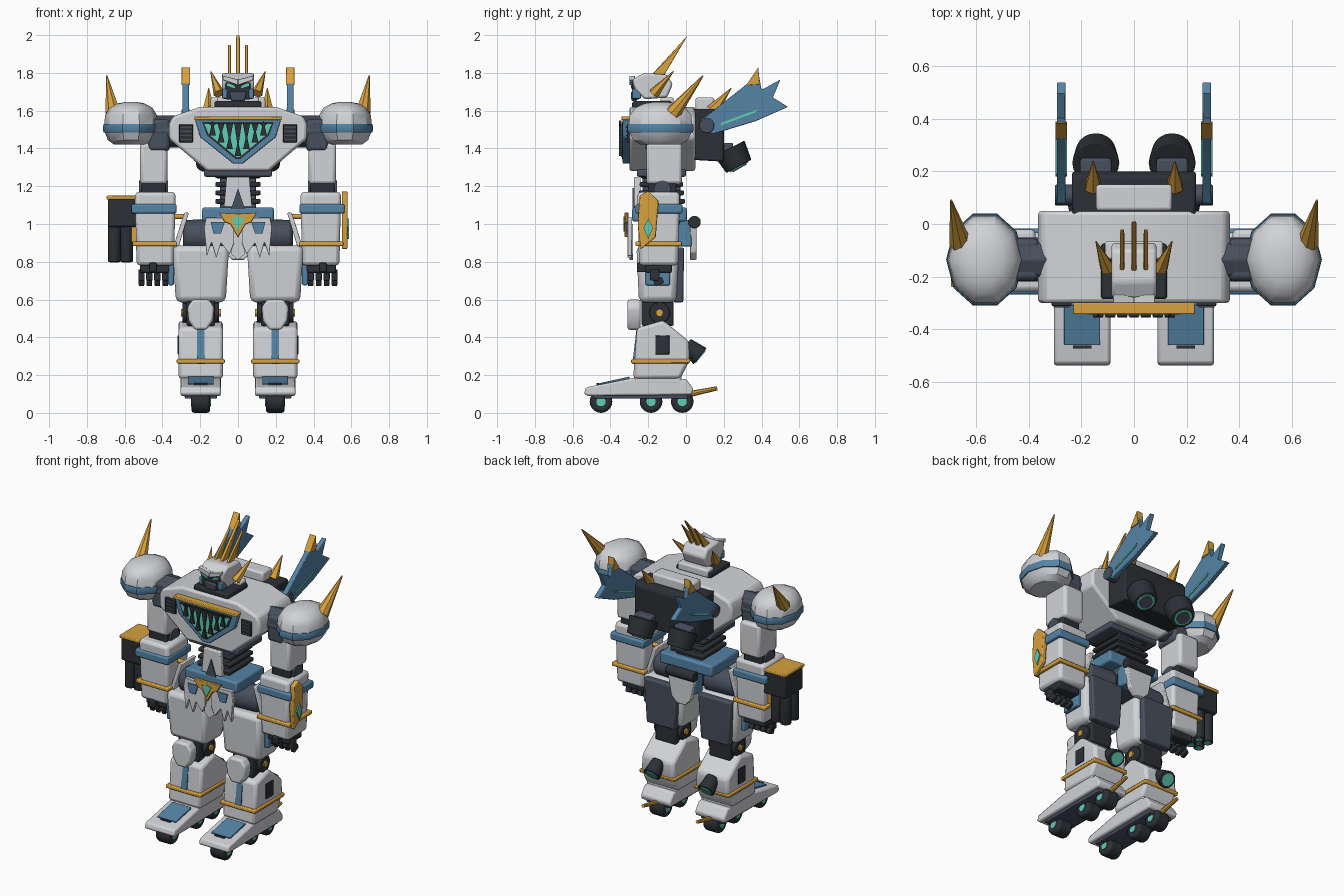
import bpy, bmesh, math
from mathutils import Vector, Matrix

cube = bpy.data.objects.get("Cube")
if cube:
    bpy.data.objects.remove(cube, do_unlink=True)


def material(name, *rgb):
    m = bpy.data.materials.new(name)
    m.use_nodes = True
    color = (*rgb, 1)
    m.diffuse_color = color
    m.node_tree.nodes["Principled BSDF"].inputs["Base Color"].default_value = color
    return m


white = material("armor white", .64, .65, .68)
blue = material("armor blue", .09, .23, .38)
gold = material("trim gold", .68, .36, .05)
black = material("machine black", .025, .029, .035)
slate = material("joint slate", .065, .08, .11)
teal = material("glow teal", .12, .62, .45)


def finish(name, bm, mat, pair, bevel):
    """Turn a bmesh into one object, or a mirrored left and right pair."""
    bmesh.ops.recalc_face_normals(bm, faces=bm.faces)
    for side in ("left", "right") if pair else ("",):
        if side == "right":
            bmesh.ops.scale(bm, vec=(-1, 1, 1), verts=bm.verts)
            bmesh.ops.reverse_faces(bm, faces=bm.faces)
        full = f"{side}_{name}" if side else name
        mesh = bpy.data.meshes.new(full)
        bm.to_mesh(mesh)
        mesh.materials.append(mat)
        ob = bpy.data.objects.new(full, mesh)
        bpy.context.collection.objects.link(ob)
        if bevel:
            mod = ob.modifiers.new("bevel", "BEVEL")
            mod.width, mod.segments, mod.limit_method = bevel, 2, "ANGLE"
    bm.free()


def box(name, center, size, mat, pair=False, bevel=.01, taper=1, tilt=0):
    """Box with a scaled lower end, tilted around the x axis."""
    bm = bmesh.new()
    bmesh.ops.create_cube(bm, size=1)
    for v in bm.verts:
        if v.co.z < 0:
            v.co.x *= taper
            v.co.y *= taper
        v.co = Vector(a * b for a, b in zip(v.co, size))
    bm.transform(Matrix.Translation(center) @ Matrix.Rotation(tilt, 4, "X"))
    finish(name, bm, mat, pair, bevel)


def prism(name, axis, points, start, end, mat, pair=False, bevel=0, mirror=False):
    """Extrude an outline along x or y; mirror completes a half outline."""
    if mirror:
        points = points + [(-a, b) for a, b in reversed(points) if a]
    bm = bmesh.new()
    put = (lambda a, b: (start, a, b)) if axis == "x" else (lambda a, b: (a, start, b))
    face = bm.faces.new([bm.verts.new(put(a, b)) for a, b in points])
    out = bmesh.ops.extrude_face_region(bm, geom=[face])
    step = (end - start, 0, 0) if axis == "x" else (0, end - start, 0)
    bmesh.ops.translate(bm, vec=step, verts=[v for v in out["geom"] if isinstance(v, bmesh.types.BMVert)])
    finish(name, bm, mat, pair, bevel)


def rod(name, base, tip, r_base, r_tip, mat, pair=False, sides=16, bevel=0):
    a, b = Vector(base), Vector(tip)
    bm = bmesh.new()
    place = Matrix.Translation((a + b) / 2) @ (b - a).to_track_quat("Z", "Y").to_matrix().to_4x4()
    bmesh.ops.create_cone(bm, cap_ends=True, segments=sides, radius1=r_base, radius2=r_tip,
                          depth=(b - a).length, matrix=place)
    finish(name, bm, mat, pair, bevel)


def lathe(name, center, radii, levels, mat, sides=10):
    """Stack of scaled oval rings, capped at both ends."""
    bm, rings = bmesh.new(), []
    for z, s in levels:
        turn = [math.tau * (i + .5) / sides for i in range(sides)]
        rings.append([bm.verts.new((center[0] + radii[0] * s * math.sin(t),
                                    center[1] + radii[1] * s * math.cos(t), z)) for t in turn])
    for low, high in zip(rings, rings[1:]):
        for i in range(sides):
            j = (i + 1) % sides
            bm.faces.new((low[i], low[j], high[j], high[i]))
    bm.faces.new(rings[0])
    bm.faces.new(rings[-1])
    finish(name, bm, mat, True, 0)


# Torso and chest panel
prism("torso", "y", [(.2, 1.62), (.345, 1.57), (.365, 1.53), (.365, 1.45), (.165, 1.28)], -.3, .05, white, bevel=.015, mirror=True)
prism("chest_panel", "y", [(.228, 1.555), (.2, 1.46), (.025, 1.32)], -.335, -.29, blue, bevel=.006, mirror=True)
prism("chest_cavity", "y", [(.19, 1.54), (.165, 1.47), (.015, 1.345)], -.34, -.33, black, mirror=True)
prism("chest_glow", "y", [(.178, 1.53), (.155, 1.475), (.01, 1.355)], -.344, -.338, teal, mirror=True)
box("chest_trim", (0, -.32, 1.56), (.46, .045, .02), gold, bevel=.004)
for i in range(-3, 4):
    x, low = i * .045, 1.36 + abs(i) * .036
    prism("upper_tooth", "y", [(x - .02, 1.535), (x + .02, 1.535), (x, low + .04)], -.352, -.342, black)
    prism("lower_tooth", "y", [(x - .018, low), (x + .018, low), (x, low + .08)], -.356, -.342, black)
box("chest_vent", (.275, -.302, 1.48), (.075, .02, .095), black, pair=True, bevel=.004)
for i in range(4):
    box("vent_slat", (.275, -.313, 1.447 + i * .022), (.06, .008, .007), slate, pair=True, bevel=0)

# Head
box("neck_collar", (0, -.18, 1.625), (.25, .21, .05), black)
box("collar_guard", (0, -.1, 1.645), (.22, .07, .05), white)
prism("helmet", "x", [(-.27, 1.71), (-.285, 1.765), (-.22, 1.8), (-.1, 1.79), (-.07, 1.74), (-.1, 1.67), (-.22, 1.66)], -.085, .085, white, bevel=.012)
box("face", (0, -.265, 1.705), (.13, .04, .09), black, bevel=.006)
box("jaw", (0, -.275, 1.675), (.09, .035, .05), slate, bevel=.008, taper=.8)
prism("eye", "y", [(.015, 1.718), (.06, 1.732), (.06, 1.748), (.02, 1.732)], -.292, -.28, teal, pair=True)
prism("brow", "y", [(0, 1.735), (.08, 1.762), (.08, 1.785), (0, 1.765)], -.3, -.27, white, pair=True, bevel=.003)
box("cheek", (.07, -.262, 1.69), (.025, .05, .05), blue, pair=True, bevel=.005)
prism("center_crest", "x", [(-.2, 1.77), (-.12, 1.78), (.01, 2)], -.01, .01, gold, bevel=.003)
prism("side_crest", "x", [(-.2, 1.77), (-.12, 1.78), (-.02, 1.95)], .037, .053, gold, pair=True, bevel=.003)
rod("temple_horn", (.1, -.17, 1.69), (.145, -.065, 1.81), .03, .002, gold, pair=True, sides=6)

# Backpack, thrusters and wings
prism("backpack", "x", [(.03, 1.34), (.03, 1.61), (.18, 1.61), (.2, 1.58), (.2, 1.33)], -.235, .235, black, bevel=.01)
box("backpack_cap", (0, .1, 1.635), (.29, .1, .07), white, bevel=.012)
box("backpack_arm", (.145, .2, 1.4), (.12, .1, .06), slate, pair=True)
rod("thruster", (.145, .23, 1.4), (.145, .28, 1.305), .09, .075, black, pair=True, sides=20, bevel=.005)
rod("thruster_ring", (.145, .279, 1.307), (.145, .283, 1.3), .055, .055, teal, pair=True, sides=20)
rod("thruster_core", (.145, .282, 1.302), (.145, .286, 1.295), .042, .042, slate, pair=True, sides=20)
rod("back_horn", (.155, .14, 1.6), (.155, .24, 1.72), .035, .002, gold, pair=True, sides=6)
rod("wing_hinge", (.22, .11, 1.52), (.3, .11, 1.52), .04, .04, slate, pair=True, bevel=.005)
prism("wing", "x", [(.08, 1.55), (.34, 1.755), (.38, 1.82), (.4, 1.71), (.5, 1.765), (.46, 1.67), (.54, 1.62),
                    (.37, 1.545), (.14, 1.475), (.08, 1.5)], .26, .293, blue, pair=True, bevel=.004)
prism("wing_tip", "x", [(.32, 1.735), (.34, 1.765), (.383, 1.83), (.39, 1.74)], .254, .299, gold, pair=True, bevel=.002)
prism("wing_light", "x", [(.18, 1.52), (.37, 1.592), (.38, 1.607), (.19, 1.537)], .255, .298, teal, pair=True)

# Shoulders
rod("shoulder_joint", (.3, -.135, 1.49), (.45, -.135, 1.49), .085, .085, slate, pair=True, sides=8, bevel=.008)
box("shoulder_block", (.42, -.135, 1.47), (.12, .16, .17), slate, pair=True, bevel=.02)
pad, reach = (.566, -.135), (.145, .18)
lathe("shoulder_bowl", pad, reach, [(1.42, .62), (1.445, .85), (1.49, .97)], white)
lathe("shoulder_band", pad, reach, [(1.485, 1), (1.495, 1.02), (1.52, 1.02), (1.53, 1)], blue)
lathe("shoulder_dome", pad, reach, [(1.525, .98), (1.575, .95), (1.615, .78), (1.638, .5), (1.646, .2)], white)
rod("shoulder_horn", (.66, -.07, 1.585), (.695, .09, 1.785), .042, .004, gold, pair=True, sides=8)

# Arms
box("upper_arm", (.447, -.115, 1.32), (.145, .19, .22), white, pair=True, bevel=.018)
box("elbow", (.447, -.125, 1.18), (.13, .15, .1), black, pair=True)
rod("elbow_pivot", (.37, -.125, 1.185), (.525, -.125, 1.185), .045, .045, slate, pair=True)
box("forearm", (.438, -.145, .975), (.215, .225, .39), white, pair=True, bevel=.02, taper=.92)
box("forearm_band", (.445, -.143, 1.08), (.24, .25, .05), blue, pair=True)
box("forearm_trim", (.44, -.145, .895), (.235, .245, .024), gold, pair=True, bevel=.006)
box("palm", (.44, -.145, .775), (.16, .14, .07), black, pair=True)
box("hand_guard", (.355, -.15, .735), (.03, .13, .12), blue, pair=True, bevel=.008)
for i in range(4):
    x = .385 + i * .042
    box("finger", (x, -.165, .73), (.034, .05, .06), black, pair=True, bevel=.006)
    box("fingertip", (x, -.145, .695), (.03, .05, .035), black, pair=True, bevel=.006, tilt=.4)
box("thumb", (.45, -.235, .77), (.04, .05, .05), black, pair=True, bevel=.006)

# Left arm shield
prism("left_arm_shield", "x", [(-.245, 1.15), (-.2, 1.175), (-.145, 1.12), (-.16, .93), (-.24, .865), (-.255, 1)], .55, .58, gold, bevel=.006)
prism("left_shield_gem", "x", [(-.2, 1.03), (-.175, .98), (-.2, .92), (-.225, .98)], .575, .588, teal)

# Right arm launcher
box("launcher_body", (-.6, -.14, 1.06), (.175, .19, .15), black)
box("launcher_rim", (-.6, -.14, 1.14), (.19, .2, .02), gold, bevel=.005)
box("launcher_mount", (-.55, -.14, .97), (.05, .12, .14), gold)
for x, y in ((-.655, -.18), (-.655, -.1), (-.59, -.18), (-.59, -.1)):
    rod("launcher_barrel", (x, y, 1.02), (x, y, .8), .034, .034, black, sides=12, bevel=.004)
    rod("launcher_muzzle", (x, y, .802), (x, y, .797), .022, .022, teal, sides=12)

# Waist
box("waist_core", (0, -.13, 1.17), (.19, .2, .28), slate)
for i in range(4):
    box("waist_rib", (0, -.13, 1.12 + i * .045), (.24, .25 - i * .01, .026), black, bevel=.008)
box("chest_base", (0, -.13, 1.27), (.36, .26, .04), slate)
prism("abdomen_plate", "y", [(.06, 1.25), (.075, 1.09)], -.275, -.24, white, bevel=.006, mirror=True)
prism("abdomen_spike", "y", [(0, 1.19), (.04, 1.07)], -.283, -.27, slate, mirror=True)

# Hips and skirts
box("belt", (0, -.14, 1.05), (.38, .29, .075), blue, bevel=.012)
box("pelvis", (0, -.14, .96), (.2, .23, .14), slate, taper=.7)
rod("hip_joint", (.08, -.14, .94), (.29, -.14, .94), .09, .08, slate, pair=True, bevel=.02)
prism("front_skirt", "y", [(.02, 1.03), (.17, 1.035), (.18, .98), (.165, .83), (.14, .9), (.115, .82), (.09, .9), (.045, .84), (.02, .9)],
      -.31, -.285, white, pair=True, bevel=.003)
prism("center_skirt", "y", [(.035, 1), (.035, .84), (0, .81)], -.3, -.28, white, mirror=True)
prism("skirt_window", "y", [(.07, 1.01), (.145, 1.01), (.13, .95), (.09, .95)], -.318, -.305, blue, pair=True)
prism("belt_emblem", "y", [(0, 1.055), (.1, 1.06), (.07, 1.01), (.04, 1), (0, .93)], -.325, -.305, gold, bevel=.003, mirror=True)
prism("emblem_gem", "y", [(0, 1.04), (.035, 1.03), (0, .96)], -.332, -.32, teal, mirror=True)
prism("side_skirt", "y", [(.26, 1.06), (.285, 1.06), (.345, .87), (.32, .86)], -.22, -.06, white, pair=True, bevel=.005)
rod("skirt_pin", (.27, -.14, 1.04), (.335, -.14, 1.04), .014, .014, gold, pair=True)
prism("rear_skirt", "y", [(.1, 1.01), (.07, .85), (.03, .81)], .02, .055, white, bevel=.005, mirror=True)
rod("rear_canister", (-.1, .045, 1.01), (.1, .045, 1.01), .033, .033, black, bevel=.005)
box("rear_hip_block", (0, -.01, .95), (.18, .08, .14), blue)

# Legs
leg = .197
box("thigh", (leg, -.15, .735), (.3, .225, .3), white, pair=True, bevel=.03, taper=.88)
box("thigh_back", (leg, -.04, .73), (.24, .06, .29), slate, pair=True, taper=.85)
box("knee_block", (leg, -.15, .535), (.15, .17, .15), black, pair=True)
rod("knee_pivot", (.1, -.14, .53), (.295, -.14, .53), .055, .055, black, pair=True, bevel=.006)
rod("knee_bolt", (.09, -.14, .53), (.303, -.14, .53), .02, .02, gold, pair=True)
prism("knee_pad", "y", [(.155, .6), (.24, .6), (.268, .56), (.262, .49), (.23, .44), (.165, .44), (.132, .49), (.126, .56)],
      -.31, -.24, white, pair=True, bevel=.012)
prism("shin", "x", [(-.26, .45), (-.12, .49), (.015, .38), (.02, .28), (-.03, .18), (-.28, .18)], .08, .315, white, pair=True, bevel=.018)
prism("shin_stripe", "x", [(-.262, .445), (-.284, .26), (-.25, .26), (-.22, .445)], .177, .217, blue, pair=True)
prism("shin_trim", "x", [(-.29, .262), (-.29, .285), (.025, .285), (.02, .262)], .07, .325, gold, pair=True, bevel=.006)
box("shin_vent", (.313, -.125, .36), (.014, .075, .1), black, pair=True, bevel=.003)
rod("calf_thruster", (leg, 0, .36), (leg, .075, .3), .04, .055, black, pair=True, bevel=.004)
rod("calf_glow", (leg, .073, .302), (leg, .079, .297), .04, .04, teal, pair=True)

# Feet and wheels
box("ankle", (leg, -.15, .185), (.215, .25, .07), white, pair=True)
prism("foot", "x", [(-.54, .1), (-.53, .135), (-.28, .185), (0, .18), (.04, .125), (.03, .095), (-.52, .09)], leg - .107, leg + .107, white, pair=True, bevel=.01)
prism("toe_plate", "x", [(-.46, .149), (-.46, .157), (-.3, .192), (-.3, .18)], leg - .068, leg + .068, blue, pair=True, bevel=.002)
box("toe_slot", (leg, -.467, .152), (.07, .012, .01), black, pair=True, bevel=0)
box("sole", (leg, -.24, .088), (.17, .5, .025), slate, pair=True, bevel=.005)
rod("heel_spur", (leg, .02, .1), (leg, .165, .13), .016, .011, gold, pair=True, sides=8)
for y in (-.45, -.185, -.02):
    rod("wheel", (leg - .05, y, .06), (leg + .05, y, .06), .06, .06, black, pair=True, sides=20, bevel=.015)
    rod("wheel_hub", (leg - .053, y, .06), (leg + .053, y, .06), .025, .025, teal, pair=True, sides=12)

# Smooth rounded parts while keeping hard edges
for ob in bpy.context.collection.objects:
    ob.select_set(ob.type == "MESH")
    if ob.type == "MESH":
        bpy.context.view_layer.objects.active = ob
bpy.ops.object.shade_smooth_by_angle(angle=math.radians(32))
